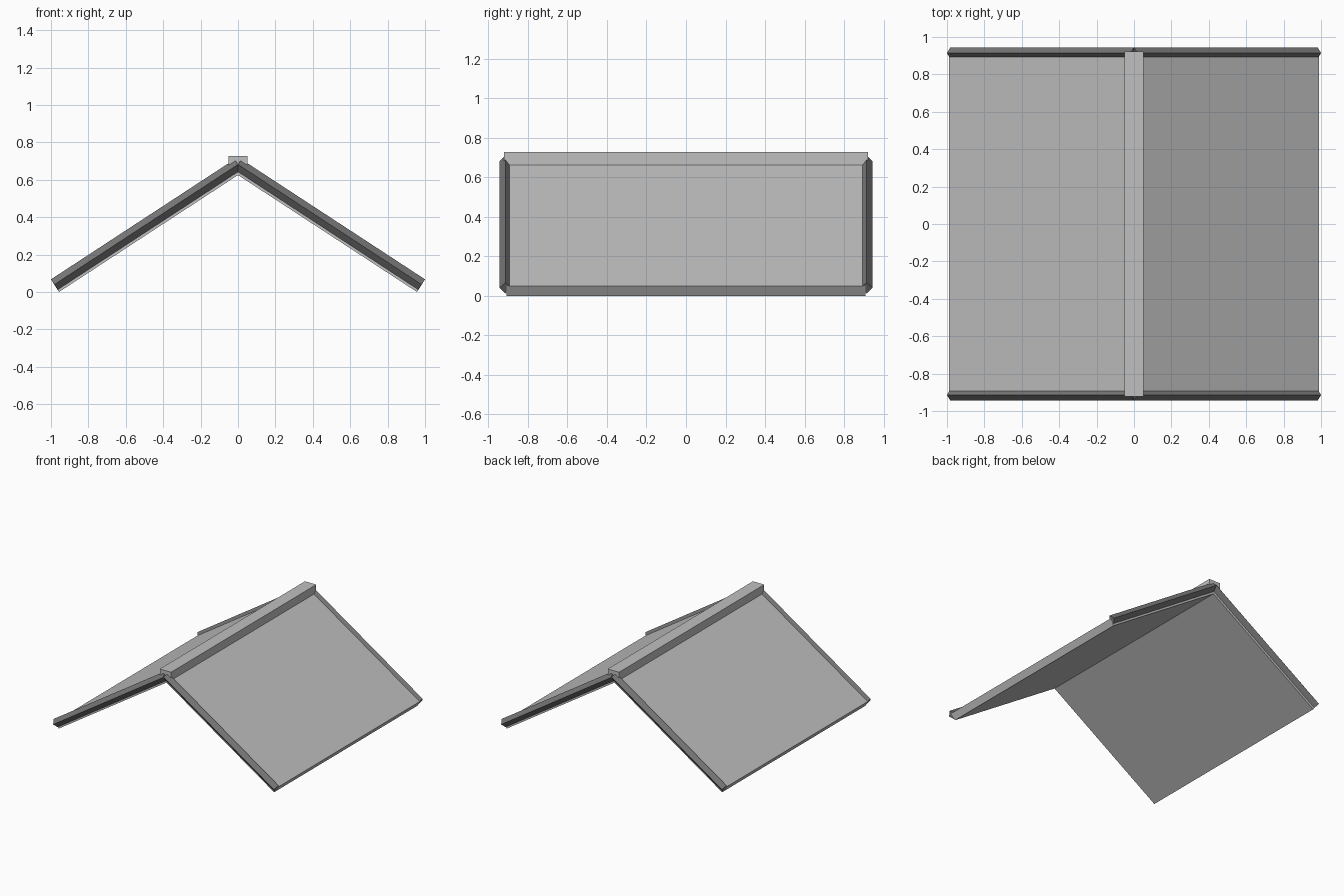
import bpy, bmesh, math
from mathutils import Vector

if "Cube" in bpy.data.objects:
    bpy.data.objects.remove(bpy.data.objects["Cube"])


def material(name, value):
    m = bpy.data.materials.new(name)
    m.diffuse_color = (value, value, value, 1)
    m.use_nodes = True
    m.node_tree.nodes["Principled BSDF"].inputs["Base Color"].default_value = m.diffuse_color
    return m


LIGHT = material("light grey", 0.53)
DARK = material("dark grey", 0.18)


def loft(name, ring_a, ring_b, mat):
    """Closed prism between two matching rings of points."""
    bm = bmesh.new()
    a = [bm.verts.new(p) for p in ring_a]
    b = [bm.verts.new(p) for p in ring_b]
    n = len(a)
    bm.faces.new(a)
    bm.faces.new(b[::-1])
    for i in range(n):
        bm.faces.new((a[i], b[i], b[(i + 1) % n], a[(i + 1) % n]))
    bmesh.ops.recalc_face_normals(bm, faces=bm.faces)
    me = bpy.data.meshes.new(name)
    bm.to_mesh(me)
    bm.free()
    me.materials.append(mat)
    ob = bpy.data.objects.new(name, me)
    bpy.context.collection.objects.link(ob)
    return ob


SLOPE = math.atan2(0.625, 0.957)
T = 0.058            # panel thickness
BEAM = 0.033         # half height of the rake beam across the slope

for side, label in ((-1, "left"), (1, "right")):
    up = Vector((side * math.sin(SLOPE), 0, math.cos(SLOPE)))

    # sloping roof panel, mitred at the ridge
    eave = Vector((side * 0.957, 0, 0))
    eave_top = eave + up * T
    profile = [eave, eave_top,
               Vector((0, 0, 0.625 + T / math.cos(SLOPE))),
               Vector((0, 0, 0.625))]
    loft(label + "_roof_panel",
         [p + Vector((0, -0.908, 0)) for p in profile],
         [p + Vector((0, 0.908, 0)) for p in profile], LIGHT)

    # diamond-section rake beams along both gable ends
    for end, where in ((-1, "front"), (1, "back")):
        offsets = [up * BEAM, Vector((0, 0.03, 0)), -up * BEAM, Vector((0, -0.03, 0))]
        low = Vector((side * 0.982, end * 0.914, 0.040))
        high = Vector((0, end * 0.914, 0.682))
        loft(f"{where}_{label}_rake_beam",
             [low + o for o in offsets], [high + o for o in offsets], DARK)

# box cap along the ridge
cap = [(-0.05, 0.655), (0.05, 0.655), (0.05, 0.727), (-0.05, 0.727)]
loft("ridge_cap", [(x, -0.922, z) for x, z in cap],
     [(x, 0.922, z) for x, z in cap], LIGHT)
